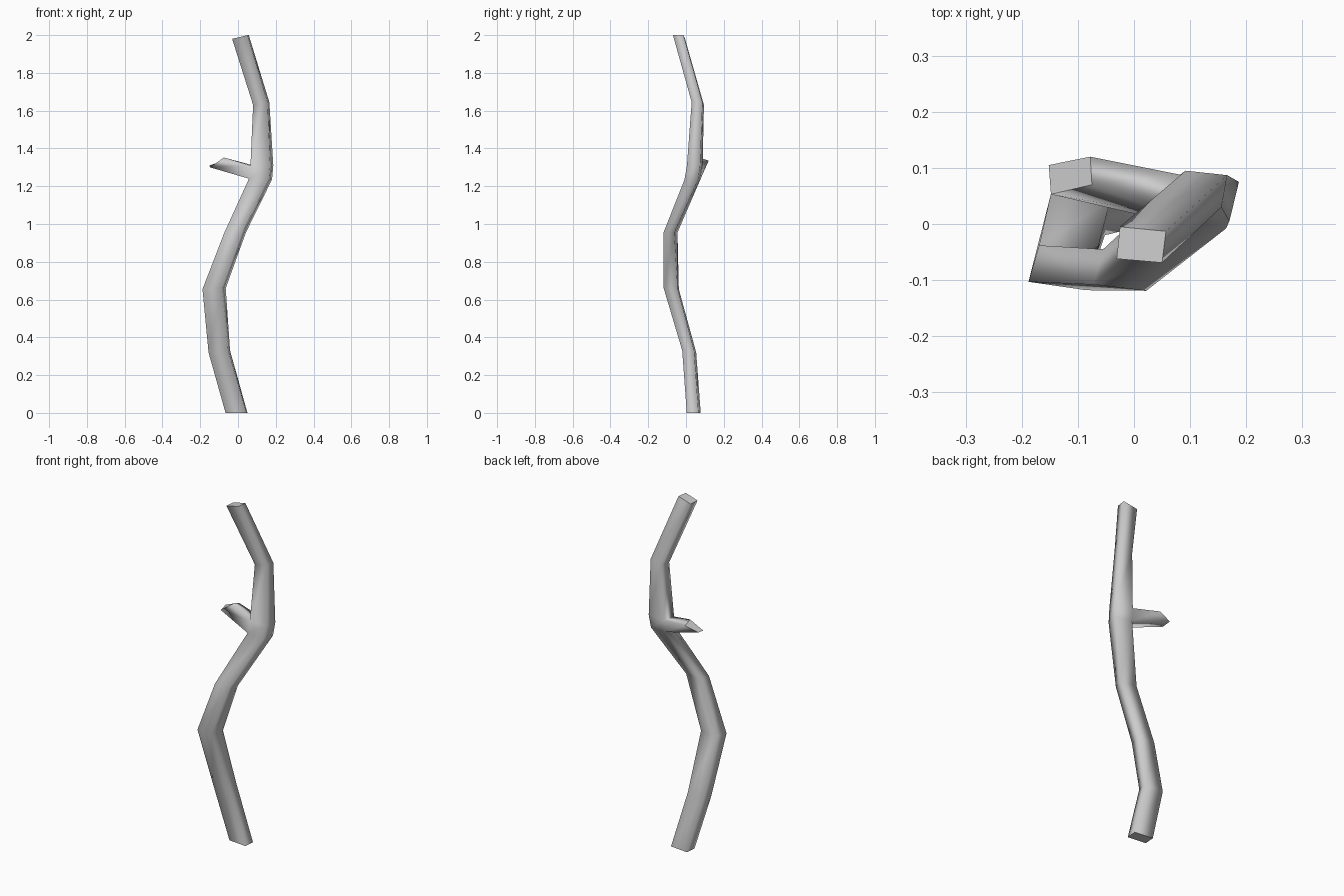
import bpy, bmesh

if "Cube" in bpy.data.objects:
    bpy.data.objects.remove(bpy.data.objects["Cube"])

# Trunk rings: front-left, front-right, back-right, back-left corner (x, y), then z left / right
rings = [
    ([(-.066, .016), (.045, .004), (.050, .066), (-.061, .078)], 0.0, 0.0),
    ([(-.156, -.010), (-.052, -.020), (-.042, .043), (-.148, .054)], .32, .33),
    ([(-.188, -.103), (-.085, -.118), (-.065, -.045), (-.169, -.038)], .655, .66),
    ([(-.072, -.108), (.022, -.119), (.042, -.062), (-.055, -.045)], .955, .955),
    ([(.058, .005), (.164, -.008), (.180, .064), (.078, .078)], 1.24, 1.235),
    ([(.066, .015), (.170, .005), (.187, .075), (.082, .088)], 1.31, 1.31),
    ([(.080, .040), (.156, .030), (.166, .087), (.092, .095)], 1.63, 1.645),
    ([(-.031, -.062), (.050, -.069), (.057, -.013), (-.025, -.005)], 1.98, 2.0),
]
# Slanted tip of the side twig: lower front, lower back, upper back, upper front
twig_tip = [(-.148, .053, 1.30), (-.152, .105, 1.31), (-.078, .120, 1.335), (-.075, .070, 1.352)]

bm = bmesh.new()


def bridge(a, b, skip=()):
    """Join two four-point loops with smooth side faces."""
    for i in range(4):
        if i not in skip:
            j = (i + 1) % 4
            bm.faces.new((a[i], a[j], b[j], b[i])).smooth = True


# Trunk; its left side is left open where the twig grows out
loops = []
for pts, zl, zr in rings:
    loops.append([bm.verts.new((x, y, z)) for (x, y), z in zip(pts, (zl, zr, zr, zl))])
for k in range(len(loops) - 1):
    bridge(loops[k], loops[k + 1], skip=(3,) if k == 4 else ())

# Side twig
lo, hi = loops[4], loops[5]
tip = [bm.verts.new(p) for p in twig_tip]
bridge([lo[0], lo[3], hi[3], hi[0]], tip)

# Flat cut ends
for cap in (loops[0], loops[-1], tip):
    bm.faces.new(cap)
bmesh.ops.recalc_face_normals(bm, faces=bm.faces)

mesh = bpy.data.meshes.new("wooden_stick")
bm.to_mesh(mesh)
bm.free()
stick = bpy.data.objects.new("wooden_stick", mesh)
bpy.context.collection.objects.link(stick)
